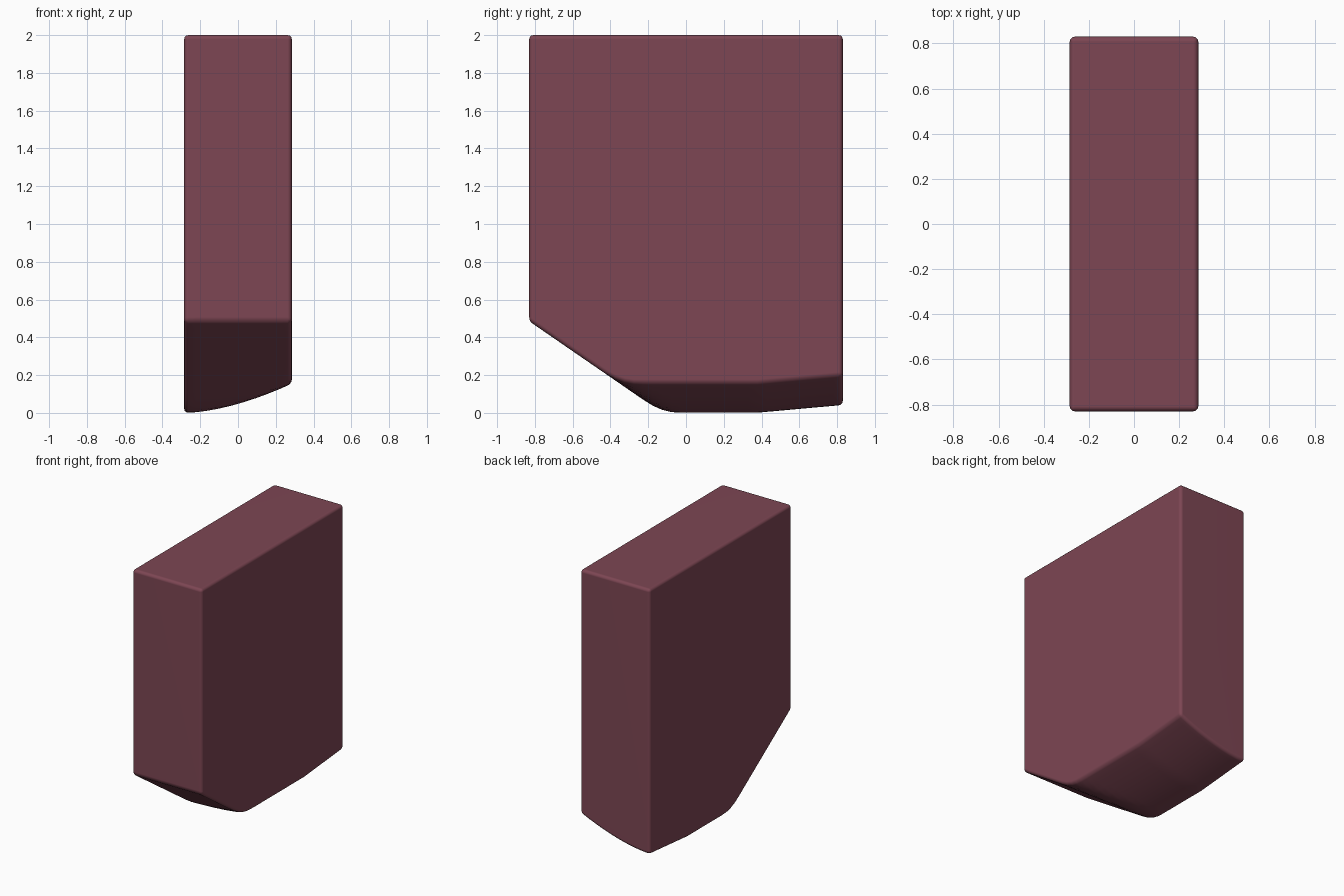
import bpy, bmesh

if "Cube" in bpy.data.objects:
    bpy.data.objects.remove(bpy.data.objects["Cube"])

HX, HY, TOP = 0.285, 0.83, 2.0
NX, NY = 9, 33


# underside: cross curve rising to the right, with a slanted front ramp blended in
def underside(x, y):
    t = (x + HX) / (2 * HX)
    curve = 0.155 * t ** 1.7 + max(0, y - 0.38) * 0.09
    ramp = 0.485 - (y + HY) * 0.688
    k = 0.06
    h = max(k - abs(curve - ramp), 0) / k
    return max(curve, ramp) + h * h * k / 4


bm = bmesh.new()
grid = []
for i in range(NX + 1):
    x = -HX + 2 * HX * i / NX
    grid.append([bm.verts.new((x, y, underside(x, y)))
                 for y in (-HY + 2 * HY * j / NY for j in range(NY + 1))])
for i in range(NX):
    for j in range(NY):
        bm.faces.new((grid[i][j], grid[i][j + 1], grid[i + 1][j + 1], grid[i + 1][j]))

# four flat walls and the top
a, b, c, d = [bm.verts.new((x, y, TOP)) for x, y in
              ((-HX, -HY), (HX, -HY), (HX, HY), (-HX, HY))]
bm.faces.new([col[0] for col in grid] + [b, a])
bm.faces.new(grid[-1] + [c, b])
bm.faces.new([col[-1] for col in reversed(grid)] + [d, c])
bm.faces.new(list(reversed(grid[0])) + [a, d])
bm.faces.new((a, b, c, d))
bmesh.ops.recalc_face_normals(bm, faces=bm.faces)

# softened outer edges
edges = [e for e in bm.edges if e.calc_face_angle(0) > 0.6]
bmesh.ops.bevel(bm, geom=edges, offset=0.022, offset_type='OFFSET', segments=3,
                profile=0.5, affect='EDGES', clamp_overlap=True)

mesh = bpy.data.meshes.new("curved_block")
bm.to_mesh(mesh)
bm.free()
block = bpy.data.objects.new("curved_block", mesh)
bpy.context.collection.objects.link(block)

mat = bpy.data.materials.new("dusty_maroon")
mat.diffuse_color = (0.205, 0.061, 0.087, 1)
mat.use_nodes = True
mat.node_tree.nodes["Principled BSDF"].inputs["Base Color"].default_value = mat.diffuse_color
mesh.materials.append(mat)

# smooth shading with flat walls kept crisp
bpy.context.view_layer.objects.active = block
block.select_set(True)
bpy.ops.object.shade_smooth_by_angle(angle=0.6)
wn = block.modifiers.new("weighted_normals", 'WEIGHTED_NORMAL')
wn.keep_sharp = True
